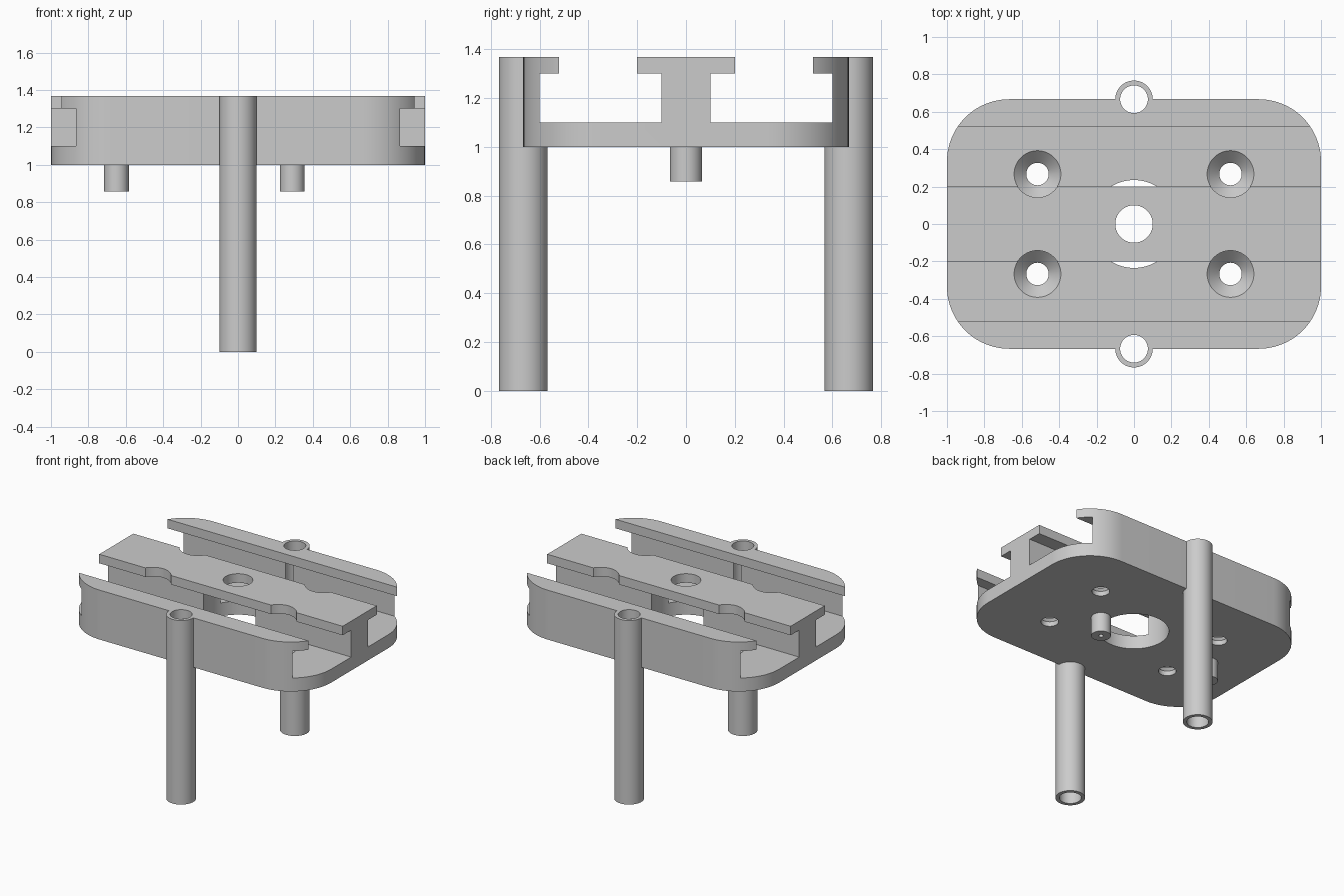
import bpy, bmesh
from math import cos, sin, pi, radians

default = bpy.data.objects.get("Cube")
if default:
    bpy.data.objects.remove(default, do_unlink=True)

TOP, FLOOR, PLATE, LIP = 1.367, 1.0, 1.1, 1.3
HALF_Y, CORNER = 0.667, 0.333

grey = bpy.data.materials.new("plain grey")
grey.use_nodes = True
colour = (0.6, 0.6, 0.6, 1)
grey.diffuse_color = colour
grey.node_tree.nodes["Principled BSDF"].inputs["Base Color"].default_value = colour


def finish(name, bm):
    """Turn a bmesh into a named object with the shared material."""
    bmesh.ops.recalc_face_normals(bm, faces=bm.faces)
    mesh = bpy.data.meshes.new(name)
    bm.to_mesh(mesh)
    bm.free()
    mesh.materials.append(grey)
    obj = bpy.data.objects.new(name, mesh)
    bpy.context.collection.objects.link(obj)
    return obj


def prism(name, points, offset):
    """Extrude a closed outline along an offset."""
    bm = bmesh.new()
    face = bm.faces.new([bm.verts.new(p) for p in points])
    out = bmesh.ops.extrude_face_region(bm, geom=[face])["geom"]
    moved = [v for v in out if isinstance(v, bmesh.types.BMVert)]
    bmesh.ops.translate(bm, vec=offset, verts=moved)
    return finish(name, bm)


def turned(name, x, y, profile, sides=64):
    """Stack rings of (radius, height) into a closed round solid."""
    bm = bmesh.new()
    rings = [[bm.verts.new((x + r * cos(2 * pi * i / sides),
                            y + r * sin(2 * pi * i / sides), z))
              for i in range(sides)] for r, z in profile]
    for low, high in zip(rings, rings[1:]):
        for i in range(sides):
            j = (i + 1) % sides
            bm.faces.new((low[i], low[j], high[j], high[i]))
    bm.faces.new(rings[0])
    bm.faces.new(rings[-1])
    return finish(name, bm)


def combine(target, tool, operation="DIFFERENCE"):
    """Apply a boolean and discard the tool."""
    mod = target.modifiers.new("shape", "BOOLEAN")
    mod.operation, mod.solver, mod.object = operation, "EXACT", tool
    bpy.context.view_layer.objects.active = target
    bpy.ops.object.modifier_apply(modifier=mod.name)
    bpy.data.objects.remove(tool, do_unlink=True)


def smooth(obj):
    bpy.ops.object.select_all(action="DESELECT")
    obj.select_set(True)
    bpy.context.view_layer.objects.active = obj
    bpy.ops.object.shade_smooth_by_angle(angle=radians(30))


# Rounded body block
outline = []
steps = 20
for quarter, (sx, sy) in enumerate([(1, 1), (-1, 1), (-1, -1), (1, -1)]):
    for i in range(steps + 1):
        a = (quarter + i / steps) * pi / 2
        outline.append((sx * (1 - CORNER) + CORNER * cos(a),
                        sy * (HALF_Y - CORNER) + CORNER * sin(a), FLOOR))
body = prism("slotted_body", outline, (0, 0, TOP - FLOOR))

# Long leg tubes joined to both sides
for s in (-1, 1):
    combine(body, turned("leg", 0, s * HALF_Y, [(0.1, 0), (0.1, TOP)]), "UNION")

# T-shaped slots running the full length
slot = [(0.1, PLATE), (0.6, PLATE), (0.6, LIP), (0.52, LIP),
        (0.52, 1.5), (0.2, 1.5), (0.2, LIP), (0.1, LIP)]
for s in (-1, 1):
    combine(body, prism("slot", [(-1.2, s * y, z) for y, z in slot], (2.4, 0, 0)))

# Bores through the legs
for s in (-1, 1):
    combine(body, turned("bore", 0, s * HALF_Y, [(0.074, -0.1), (0.074, 1.5)]))

# Wide centre opening below, narrow hole through the cap
combine(body, turned("opening", 0, 0, [(0.235, 0.9), (0.235, LIP)]))
combine(body, turned("cap_hole", 0, 0, [(0.1, 1.2), (0.1, 1.5)]))

# Countersunk screw holes, which also notch the cap edges
for sx in (-1, 1):
    for sy in (-1, 1):
        combine(body, turned("screw_hole", sx * 0.516, sy * 0.267,
                             [(0.06, 0.9), (0.06, 1.035), (0.125, PLATE), (0.125, 1.5)]))
smooth(body)

# Short pegs underneath, each with a small pilot hole
for name, x in (("left_peg", 0.29), ("right_peg", -0.65)):
    peg = turned(name, x, 0, [(0.066, 0.857), (0.066, FLOOR)])
    combine(peg, turned("pilot", x, 0, [(0.016, 0.8), (0.016, 0.96)], 24))
    smooth(peg)
